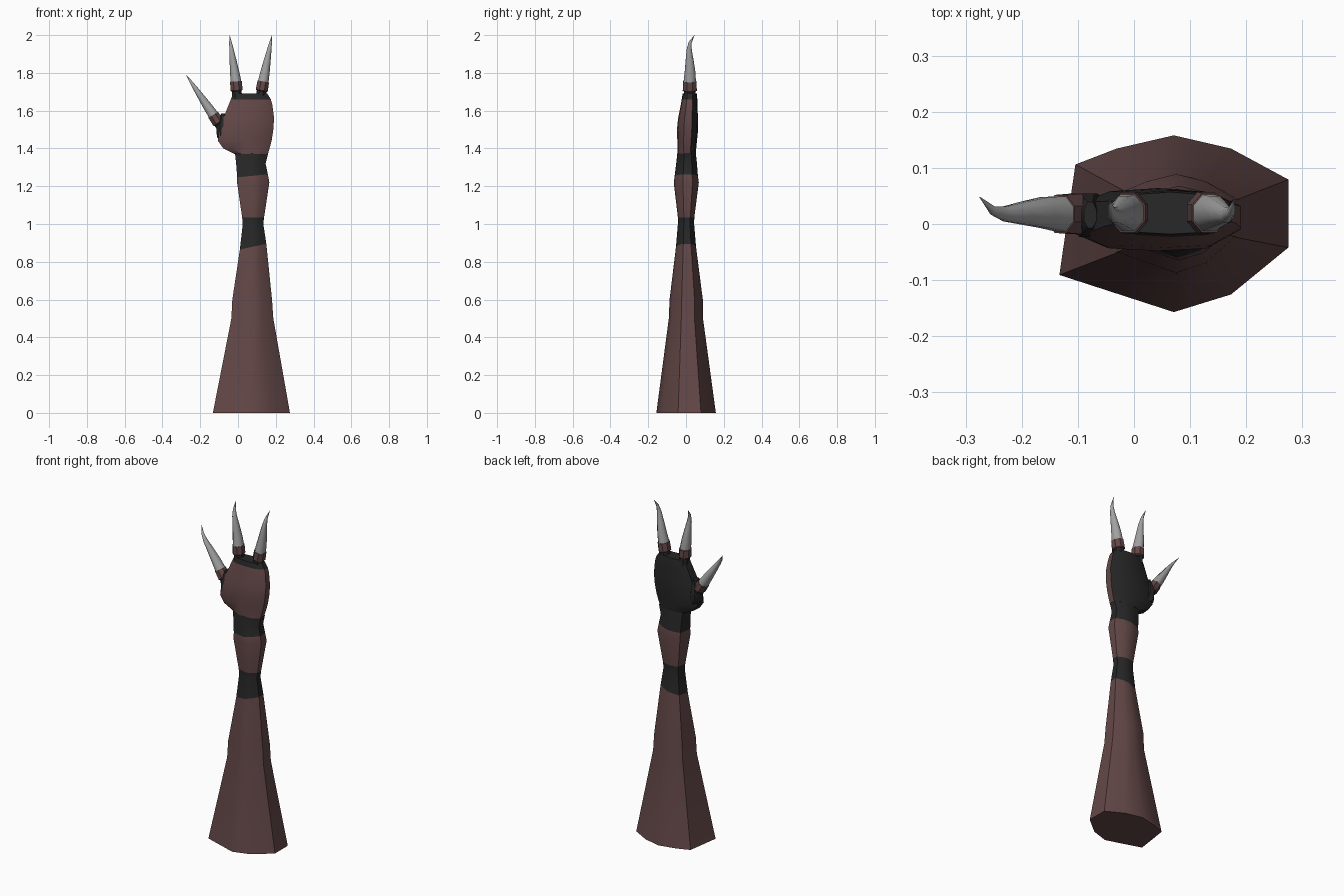
import bpy, bmesh, math
from mathutils import Vector

if "Cube" in bpy.data.objects:
    bpy.data.objects.remove(bpy.data.objects["Cube"])


def material(name, rgb):
    m = bpy.data.materials.new(name)
    m.diffuse_color = (*rgb, 1)
    m.use_nodes = True
    m.node_tree.nodes["Principled BSDF"].inputs["Base Color"].default_value = m.diffuse_color
    return m


BROWN = material("brown hide", (0.125, 0.063, 0.063))
DARK = material("charcoal hide", (0.021, 0.021, 0.021))
CLAW = material("grey claw", (0.36, 0.36, 0.36))


def loft(name, rings, mats, rule, angle=40):
    """Skin closed rings of points; rule(segment, side) picks the material."""
    bm = bmesh.new()
    vs = [[bm.verts.new(p) for p in r] for r in rings]
    n = len(rings[0])
    for s in range(len(vs) - 1):
        for k in range(n):
            j = (k + 1) % n
            f = bm.faces.new((vs[s][k], vs[s][j], vs[s + 1][j], vs[s + 1][k]))
            f.material_index = rule(s, k)
    bm.faces.new(vs[0][::-1]).material_index = rule(0, n - 1)
    bm.faces.new(vs[-1]).material_index = rule(len(vs) - 2, n - 1)
    bmesh.ops.recalc_face_normals(bm, faces=bm.faces)
    me = bpy.data.meshes.new(name)
    bm.to_mesh(me)
    bm.free()
    ob = bpy.data.objects.new(name, me)
    bpy.context.collection.objects.link(ob)
    for m in mats:
        me.materials.append(m)
    bpy.context.view_layer.objects.active = ob
    ob.select_set(True)
    bpy.ops.object.shade_smooth_by_angle(angle=math.radians(angle))
    ob.select_set(False)
    return ob


# Ten-sided cross-section, counter-clockwise from the right side, back first
SECTION = [(1, .5), (.5, .85), (0, 1), (-.5, .85), (-.86, .67),
           (-1, -.58), (-.5, -.79), (0, -1), (.5, -.8), (1, -.27)]
HAND = [(1, .4), (.6, .88), (0, 1), (-.6, .9), (-.96, .55),
        (-1, -.45), (-.6, -.92), (0, -1), (.6, -.92), (1, -.35)]


def ring(z, x0, x1, y0, y1, tilt=0, sec=SECTION):
    cx, hx, cy, hy = (x0 + x1) / 2, (x1 - x0) / 2, (y0 + y1) / 2, (y1 - y0) / 2
    return [Vector((cx + hx * a, cy + hy * b, z + tilt * a)) for a, b in sec]


# Arm: flared base, narrow middle, dark bands
ARM = [(0, -.133, .275, -.157, .158), (.5, -.035, .187, -.091, .09),
       (.6, -.03, .18, -.087, .089), (.88, .01, .15, -.053, .053, .015),
       (1.0, .025, .134, -.043, .043), (1.035, .022, .138, -.043, .044),
       (1.22, -.005, .166, -.065, .068), (1.255, -.004, .158, -.06, .063, .008),
       (1.32, -.01, .146, -.052, .058), (1.375, -.016, .16, -.046, .052)]
loft("arm", [ring(*r) for r in ARM], [BROWN, DARK],
     lambda s, k: int(s in (3, 4, 7, 8)))

# Hand: brown palm and outer edge, dark back, thumb side and top
PALM = [(1.37, -.018, .158, -.045, .051), (1.40, -.078, .167, -.045, .054),
        (1.44, -.106, .178, -.046, .058), (1.50, -.10, .187, -.048, .064),
        (1.56, -.078, .191, -.042, .063), (1.63, -.05, .182, -.028, .061),
        (1.66, -.038, .174, -.023, .06), (1.69, -.025, .155, -.018, .057)]


def palm_color(s, k):
    return int(k <= 4 or s == 6)


loft("hand", [ring(*r, sec=HAND) for r in PALM], [BROWN, DARK], palm_color)


def tube(name, path, mats, rule, sides=8, angle=40):
    """Path of (x, y, z, width, depth) stations swept with oval rings."""
    pts = [Vector(p[:3]) for p in path]
    rings = []
    for i, p in enumerate(path):
        d = pts[min(i + 1, len(pts) - 1)] - pts[max(i - 1, 0)]
        u = Vector((0, 1, 0)).cross(d).normalized()
        w = d.cross(u).normalized()
        rings.append([pts[i] + u * p[3] * math.cos(t) + w * p[4] * math.sin(t)
                      for t in [math.tau * (k + .5) / sides for k in range(sides)]])
    return loft(name, rings, mats, rule, angle)


def digit(name, base, cuff, tip, r):
    """Dark joint, brown cuff, and a claw that hooks backward at the end."""
    b, c, t = Vector(base), Vector(cuff), Vector(tip)
    m = b.lerp(c, .45)
    tube(name + "_knuckle",
         [(*b, r * .95, r * 1.1), (*m, r * .9, r * 1.08),
          (*b.lerp(c, .5), r * 1.12, r * 1.3), (*c, r * 1.08, r * 1.22)],
         [BROWN, DARK], lambda s, k: int(s == 0))
    path = []
    for f, hook, q in [(-.03, 0, 1), (.2, 0, .86), (.45, -.004, .64),
                       (.68, -.008, .42), (.84, -.004, .24), (1, .018, .02)]:
        p = c.lerp(t, f)
        path.append((p.x, p.y + hook, p.z, r * q, r * q * 1.15))
    tube(name + "_claw", path, [CLAW], lambda s, k: 0, angle=50)


digit("inner_finger", (-.004, .02, 1.66), (-.011, .02, 1.755), (-.045, .027, 2.0), .031)
digit("outer_finger", (.118, .02, 1.66), (.134, .02, 1.755), (.18, .027, 2.0), .031)
digit("thumb", (-.078, .018, 1.495), (-.131, .018, 1.578), (-.275, .03, 1.79), .030)

# Thumb root: dark swelling on the side of the hand
tube("thumb_root", [(-.06, .015, 1.44, .025, .03), (-.078, .015, 1.47, .038, .042),
                    (-.084, .016, 1.52, .034, .042), (-.078, .016, 1.585, .012, .025)],
     [DARK], lambda s, k: 0)
